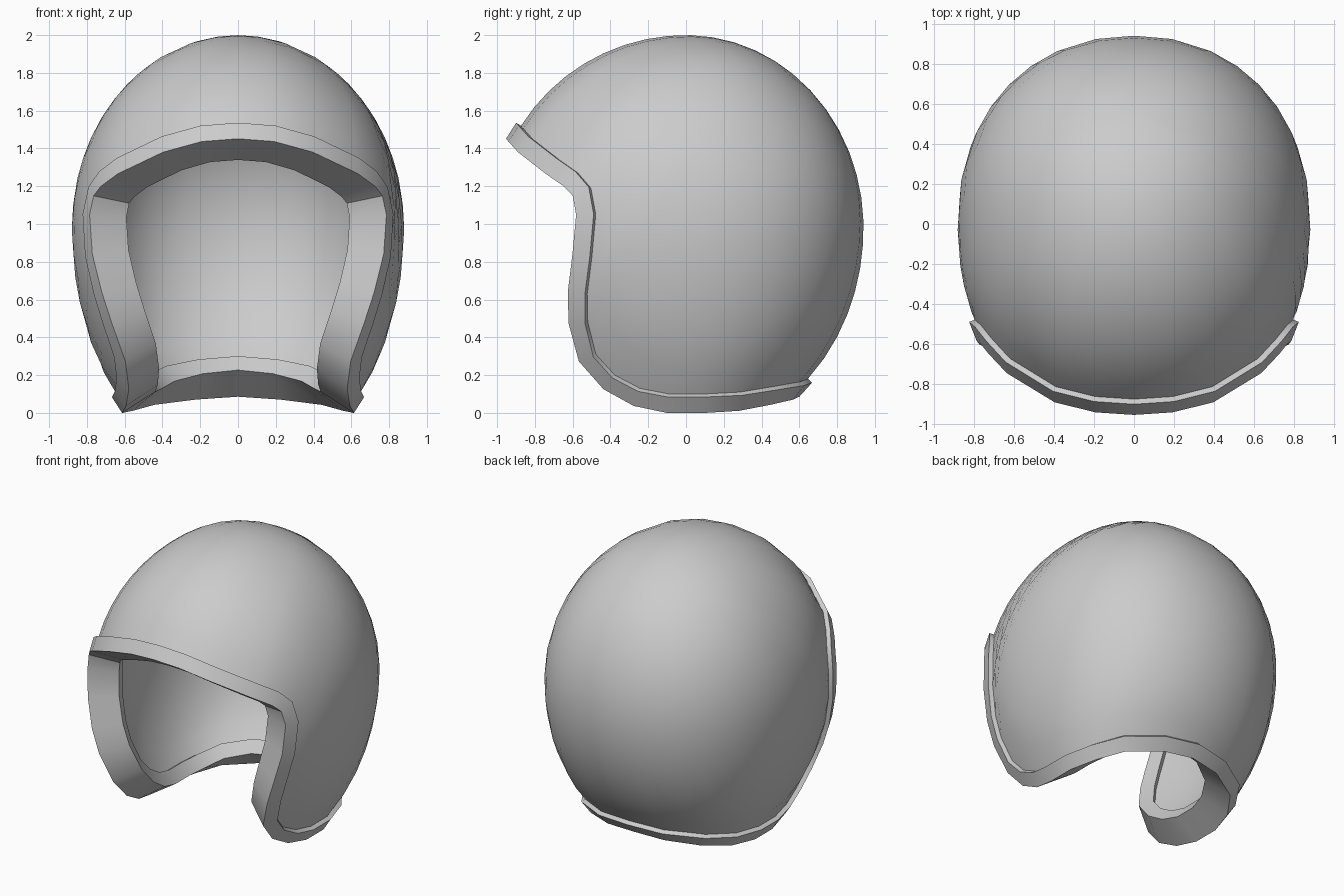
import bpy, math
from mathutils import Vector

if "Cube" in bpy.data.objects:
    bpy.data.objects.remove(bpy.data.objects["Cube"])

CENTRE = Vector((0, 0, 0.98))
POLE = Vector((0, 0.55, 0.8)).normalized()   # middle of the closed side of the dome
RINGS = 14
SHELL_THICK, RIM_THICK, RIM_PROUD, RIM_WIDTH = 0.15, 0.21, 0.03, 0.1


def horizontal(d):
    """Squared horizontal part of the rounded dome equation."""
    b = 0.94 if d.y > 0 else 1.03
    return (abs(d.x / 0.88) ** 2.15 + abs(d.y / b) ** 2.15) ** (2 / 2.15)


def height(d):
    """Half height of the dome, which is longer at the sides below the middle."""
    if d.z > 0:
        return 1.02
    return 1.1 + 0.2 * d.x ** 2 / max(d.x ** 2 + d.y ** 2, 1e-6)


def field(d):
    return horizontal(d) + (d.z / height(d)) ** 2


def on_dome(d):
    return CENTRE + d / math.sqrt(field(d))


def normal(p):
    d, e = p - CENTRE, 1e-3
    axes = (Vector((e, 0, 0)), Vector((0, e, 0)), Vector((0, 0, e)))
    return Vector([field(d + a) - field(d - a) for a in axes]).normalized()


def snap(x, y, z):
    """Move a point horizontally onto the dome."""
    d = Vector((x, y, z)) - CENTRE
    s = math.sqrt((1 - (d.z / height(d)) ** 2) / horizontal(d))
    return Vector((x * s, y * s, z))


def make_object(name, verts, faces, material):
    mesh = bpy.data.meshes.new(name)
    mesh.from_pydata(verts, [], faces)
    mesh.materials.append(material)
    obj = bpy.data.objects.new(name, mesh)
    bpy.context.collection.objects.link(obj)
    bpy.context.view_layer.objects.active = obj
    obj.select_set(True)
    bpy.ops.object.mode_set(mode='EDIT')
    bpy.ops.mesh.select_all(action='SELECT')
    bpy.ops.mesh.normals_make_consistent(inside=False)
    bpy.ops.object.mode_set(mode='OBJECT')
    bpy.ops.object.shade_smooth_by_angle(angle=math.radians(35))
    obj.select_set(False)
    return obj


def bridge(rows, n):
    """Quads between successive closed rows of n vertices."""
    return [(a + i, a + (i + 1) % n, b + (i + 1) % n, b + i)
            for a, b in rows for i in range(n)]


grey = bpy.data.materials.new("grey")
grey.diffuse_color = (0.6, 0.6, 0.6, 1)
grey.use_nodes = True
grey.node_tree.nodes["Principled BSDF"].inputs["Base Color"].default_value = grey.diffuse_color

# Edge of the opening, right half from brow to nape, then mirrored
half = [(0, -.87, 1.52), (.19, -.85, 1.505), (.37, -.77, 1.45), (.58, -.63, 1.34),
        (.69, -.555, 1.27), (.76, -.5, 1.19), (.79, -.475, 1.05), (.785, -.5, .83),
        (.76, -.54, .63), (.73, -.55, .48), (.69, -.52, .31), (.69, -.42, .2),
        (.69, -.27, .13), (.69, -.1, .1), (.68, .1, .1), (.62, .3, .11),
        (.47, .46, .14), (.25, .61, .165), (0, .67, .18)]
edge = [snap(*p) for p in half]
edge += [Vector((-p.x, p.y, p.z)) for p in edge[-2:0:-1]]
n = len(edge)

# Shell: rings fanning from the pole out to the opening, with an inner skin
outer = [on_dome(POLE)]
for r in range(1, RINGS + 1):
    for p in edge:
        d = (p - CENTRE).normalized()
        angle = POLE.angle(d)
        t = r / RINGS
        mix = POLE * math.sin((1 - t) * angle) + d * math.sin(t * angle)
        outer.append(on_dome(mix.normalized()))
inner = [p - normal(p) * SHELL_THICK for p in outer]
m = len(outer)
faces = []
for base in (0, m):
    faces += [(base, base + 1 + i, base + 1 + (i + 1) % n) for i in range(n)]
    faces += bridge([(base + 1 + r * n, base + 1 + (r + 1) * n)
                     for r in range(RINGS - 1)], n)
faces += bridge([(m - n, 2 * m - n)], n)
make_object("helmet_shell", outer + inner, faces, grey)

# Rim: rectangular trim swept around the opening
rows = [[], [], [], []]
for i, p in enumerate(edge):
    nor = normal(p)
    out = nor.cross(edge[(i + 1) % n] - edge[i - 1]).normalized()
    if out.dot(POLE) > 0:
        out = -out
    high = p + nor * RIM_PROUD
    low = high + out * RIM_WIDTH
    for row, v in zip(rows, (high, low, low - nor * RIM_THICK, high - nor * RIM_THICK)):
        row.append(v)
make_object("opening_rim", sum(rows, []),
            bridge([(k * n, (k + 1) % 4 * n) for k in range(4)], n), grey)
